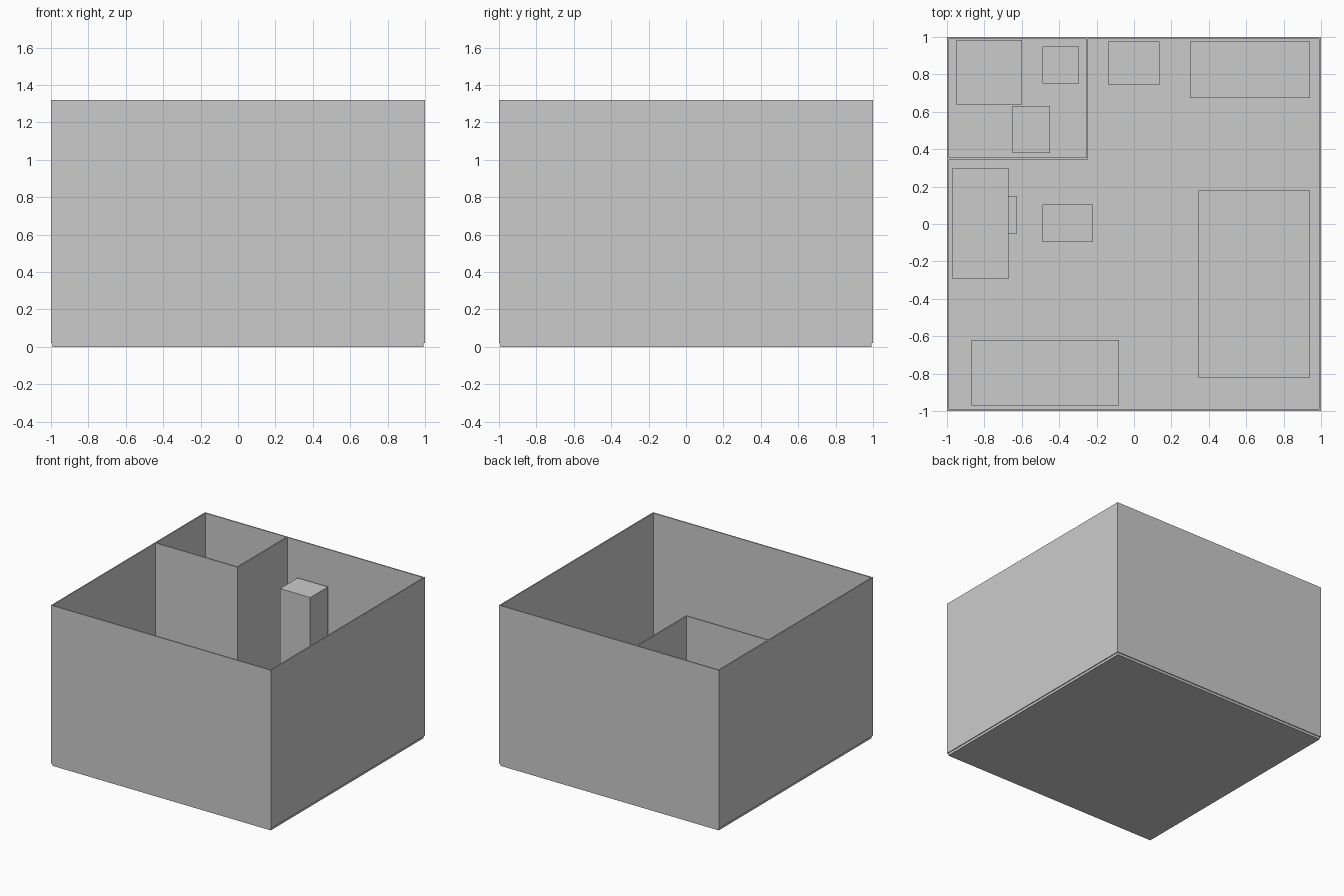
import bpy

if "Cube" in bpy.data.objects:
    bpy.data.objects.remove(bpy.data.objects["Cube"])

# One flat grey for the whole model
grey = bpy.data.materials.new("plain_grey")
grey.diffuse_color = (0.6, 0.6, 0.6, 1.0)
grey.use_nodes = True
grey.node_tree.nodes["Principled BSDF"].inputs["Base Color"].default_value = grey.diffuse_color

FLOOR = 0.02      # top of the floor slab
TOP = 1.32        # top of the walls
T = 0.01          # wall thickness


def box(name, x0, x1, y0, y1, z0, z1):
    """Axis-aligned box given by its limits."""
    bpy.ops.mesh.primitive_cube_add(size=1)
    ob = bpy.context.object
    ob.name = name
    size = (x1 - x0, y1 - y0, z1 - z0)
    centre = ((x0 + x1) / 2, (y0 + y1) / 2, (z0 + z1) / 2)
    for v in ob.data.vertices:
        v.co = [c * s + m for c, s, m in zip(v.co, size, centre)]
    ob.data.materials.append(grey)
    return ob


# Floor slab, slightly inset under the walls
box("floor", -0.993, 0.993, -0.993, 0.993, 0, FLOOR)

# Outer walls
for side, s in (("front", -1), ("back", 1)):
    box(side + "_wall", -1, 1, *sorted((s, s * (1 - T))), FLOOR, TOP)
for side, s in (("left", -1), ("right", 1)):
    box(side + "_wall", *sorted((s, s * (1 - T))), -1 + T, 1 - T, FLOOR, TOP)

# Bathroom partitions
box("bathroom_side_wall", -0.255, -0.245, 0.345, 1 - T, FLOOR, TOP)
box("bathroom_front_wall", -1 + T, -0.255, 0.345, 0.355, FLOOR, TOP)

# Furniture: name, x range, y range, height above the floor
furniture = [
    ("shower_tray", -0.95, -0.60, 0.64, 0.985, 0.05),
    ("toilet", -0.49, -0.295, 0.75, 0.95, 0.20),
    ("washbasin", -0.65, -0.45, 0.38, 0.63, 0.42),
    ("fridge", -0.14, 0.135, 0.745, 0.975, 1.00),
    ("kitchen_counter", 0.30, 0.94, 0.675, 0.975, 0.45),
    ("bed", 0.345, 0.94, -0.82, 0.18, 0.25),
    ("sofa", -0.87, -0.08, -0.97, -0.62, 0.40),
    ("desk", -0.97, -0.67, -0.295, 0.30, 0.375),
    ("coffee_table", -0.49, -0.22, -0.095, 0.105, 0.20),
    ("desk_chair", -0.67, -0.625, -0.05, 0.15, 0.23),
]
for name, x0, x1, y0, y1, h in furniture:
    box(name, x0, x1, y0, y1, FLOOR, FLOOR + h)
